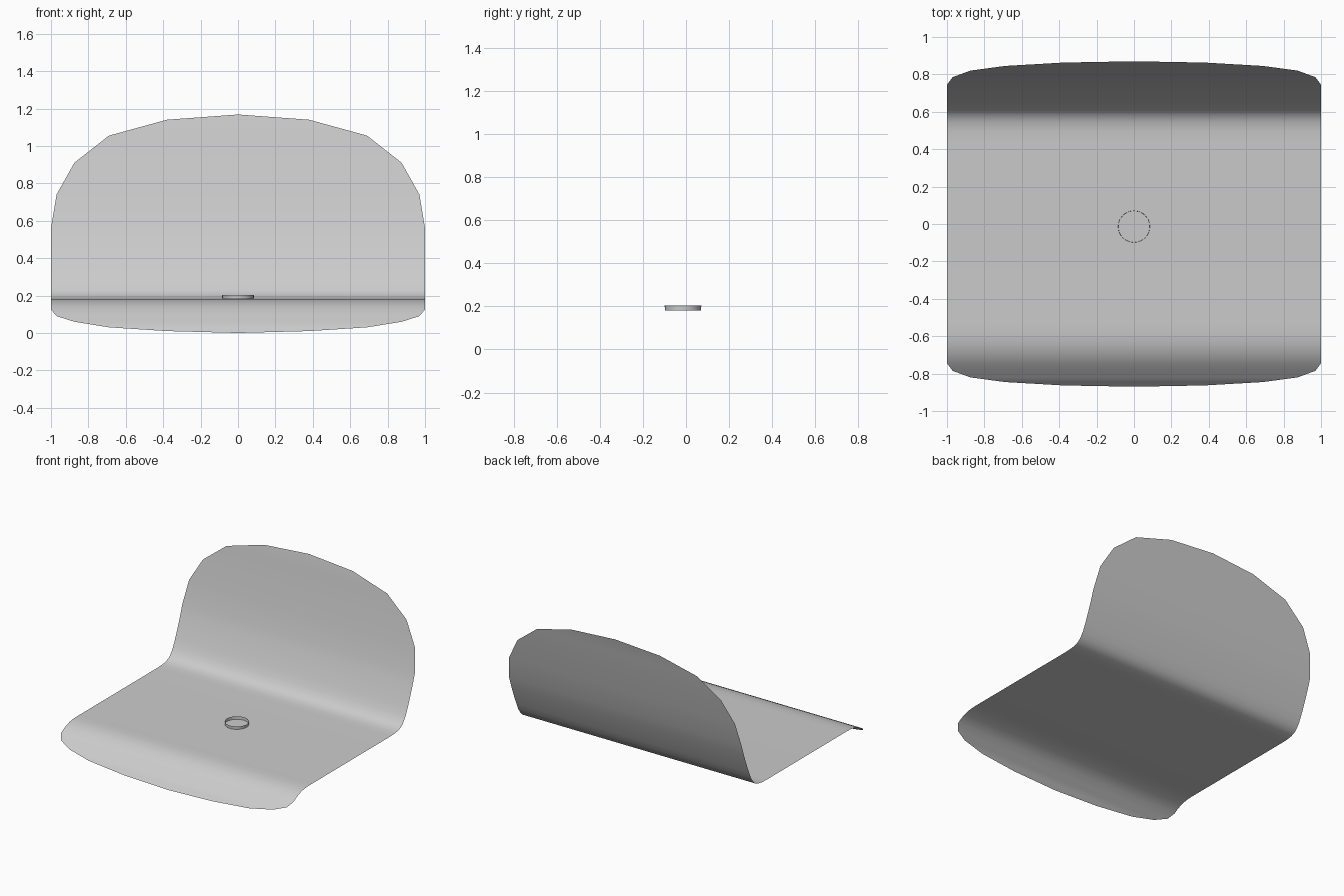
import bpy, bmesh

if "Cube" in bpy.data.objects:
    bpy.data.objects.remove(bpy.data.objects["Cube"])

# Side profile of the seat sheet with its half-width: (y, z, half width)
CAP = [(0.745, 1.0), (0.785, 0.97), (0.82, 0.875), (0.845, 0.69), (0.863, 0.38), (0.87, 0.0)]
FRONT_Z = [0.125, 0.09, 0.06, 0.03, 0.01, 0.0]
BACK_Z = [0.56, 0.74, 0.91, 1.055, 1.14, 1.168]
BEND = [(-0.715, 0.144), (-0.68, 0.16), (-0.64, 0.172), (-0.59, 0.179), (-0.53, 0.18),
        (0.44, 0.18), (0.50, 0.183), (0.545, 0.19), (0.58, 0.206), (0.605, 0.23),
        (0.63, 0.267), (0.655, 0.32), (0.69, 0.405), (0.718, 0.48)]

rows = [(-y, z, w) for (y, w), z in zip(CAP, FRONT_Z)][::-1]
rows += [(y, z, 1.0) for y, z in BEND]
rows += [(y, z, w) for (y, w), z in zip(CAP, BACK_Z)]


def finish(name, bm):
    mesh = bpy.data.meshes.new(name)
    bm.to_mesh(mesh)
    bm.free()
    mesh.polygons.foreach_set("use_smooth", [True] * len(mesh.polygons))
    obj = bpy.data.objects.new(name, mesh)
    bpy.context.collection.objects.link(obj)
    return obj


# Seat and backrest: one thin bent sheet with rounded ends
bm = bmesh.new()
lines = []
for y, z, w in rows:
    xs = [-w, w] if w else [0.0]
    lines.append([bm.verts.new((x, y, z)) for x in xs])
for a, b in zip(lines, lines[1:]):
    bm.faces.new(a + b[::-1])
bmesh.ops.recalc_face_normals(bm, faces=bm.faces)
bm.faces.ensure_lookup_table()
if sum(f.normal.z for f in bm.faces) < 0:
    bmesh.ops.reverse_faces(bm, faces=bm.faces)
finish("seat_sheet", bm)

# Small open ring on the middle of the seat
bm = bmesh.new()
bmesh.ops.create_cone(bm, cap_ends=False, segments=32, radius1=0.084, radius2=0.085, depth=0.023)
bmesh.ops.translate(bm, verts=bm.verts, vec=(0, -0.014, 0.1925))
finish("seat_ring", bm)
